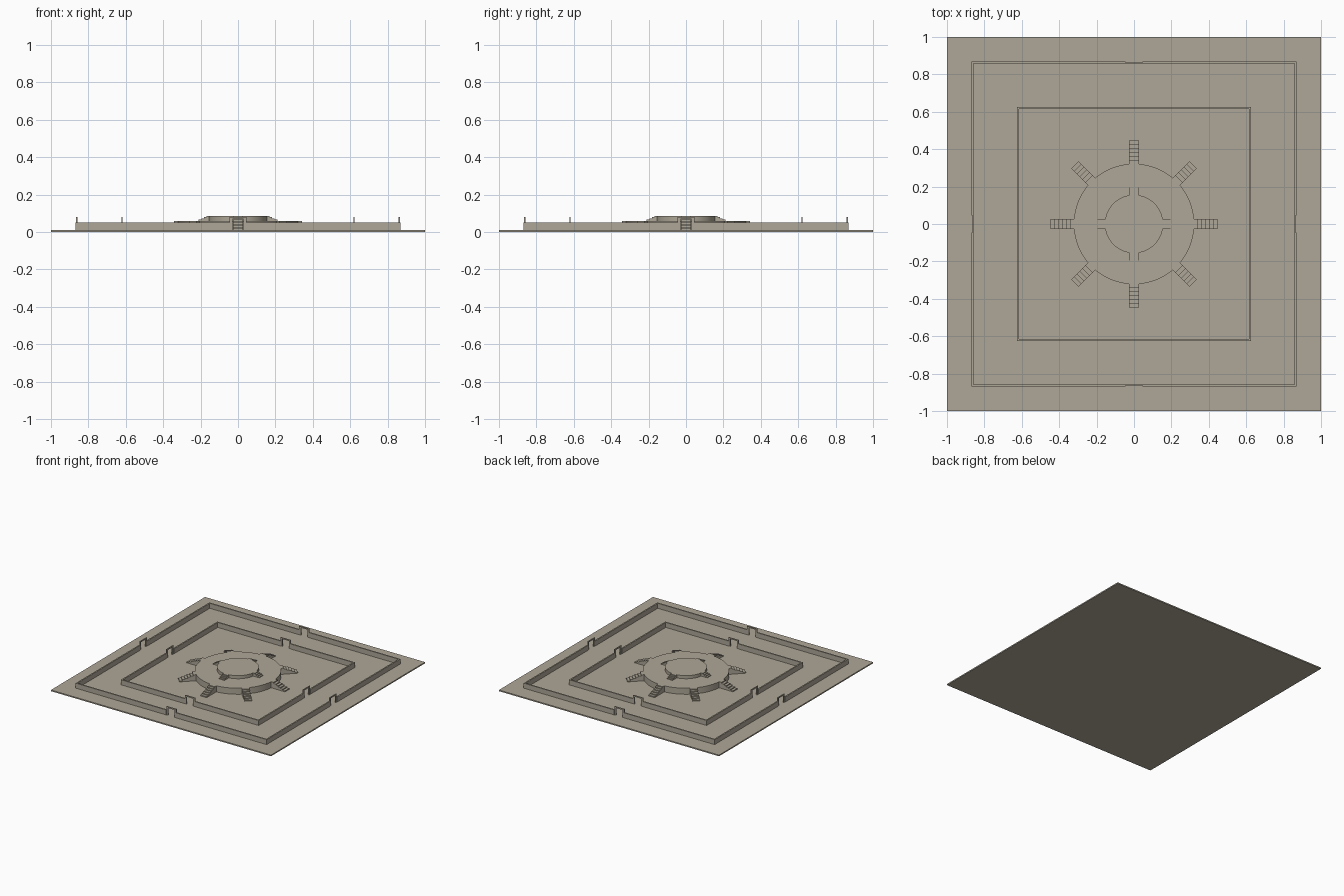
import bpy, bmesh, math
from mathutils import Matrix

if "Cube" in bpy.data.objects:
    bpy.data.objects.remove(bpy.data.objects["Cube"])

stone = bpy.data.materials.new("warm_grey_stone")
stone.diffuse_color = (0.43, 0.39, 0.315, 1)
stone.use_nodes = True
stone.node_tree.nodes["Principled BSDF"].inputs["Base Color"].default_value = stone.diffuse_color


def finish(name, bm, smooth=False):
    bmesh.ops.recalc_face_normals(bm, faces=bm.faces)
    me = bpy.data.meshes.new(name)
    bm.to_mesh(me)
    bm.free()
    me.materials.append(stone)
    ob = bpy.data.objects.new(name, me)
    bpy.context.collection.objects.link(ob)
    if smooth:
        bpy.ops.object.select_all(action='DESELECT')
        ob.select_set(True)
        bpy.context.view_layer.objects.active = ob
        bpy.ops.object.shade_smooth_by_angle(angle=math.radians(30))
    return ob


def prism(name, outline, place, angle=0.0, depth=0.0):
    """Extrude an outline; place maps (u, v, w) to x, y, z, then turn about z."""
    bm = bmesh.new()
    rings = [[bm.verts.new(place(u, v, w)) for u, v in outline] for w in (-depth, depth)]
    n = len(outline)
    for i in range(n):
        j = (i + 1) % n
        bm.faces.new((rings[0][i], rings[0][j], rings[1][j], rings[1][i]))
    for ring in rings:
        bm.faces.new(ring)
    bm.transform(Matrix.Rotation(angle, 4, 'Z'))
    return finish(name, bm)


def box(name, x0, x1, y0, y1, z0, z1, angle=0.0):
    return prism(name, [(x0, y0), (x1, y0), (x1, y1), (x0, y1)],
                 lambda u, v, w: (u, v, (z0 + z1) / 2 + w), angle, (z1 - z0) / 2)


def drum(name, r, z0, z1):
    bm = bmesh.new()
    bmesh.ops.create_cone(bm, cap_ends=True, segments=64, radius1=r, radius2=r,
                          depth=z1 - z0, matrix=Matrix.Translation((0, 0, (z0 + z1) / 2)))
    return finish(name, bm, True)


def stairs(name, r_in, r_out, half_width, z0, z1, steps, angle):
    """Stepped profile, climbing toward the centre and set into the drum."""
    pts = [(r_in - 0.015, z0), (r_out, z0)]
    run, rise = (r_out - r_in) / steps, (z1 - z0) / steps
    for i in range(steps):
        pts += [(r_out - i * run, z0 + (i + 1) * rise),
                (r_out - (i + 1) * run, z0 + (i + 1) * rise)]
    pts.append((r_in - 0.015, z1))
    return prism(name, pts, lambda u, v, w: (u, w, v), angle, half_width)


FLOOR, WALL_TOP, GATE_TOP = 0.01, 0.051, 0.08
LOWER_TOP, UPPER_TOP = 0.06, 0.086
GATE_HALF, OPENING_HALF, OPENING_TOP = 0.045, 0.03, 0.07

# ground slab
box("ground_slab", -1, 1, -1, 1, 0, FLOOR)

# two square enclosures, each with a gate in the middle of every side
for label, outer, thick in (("outer", 0.868, 0.011), ("inner", 0.626, 0.011)):
    inner = outer - thick
    mid = (outer + inner) / 2
    for k in range(4):
        a = k * math.pi / 2
        box(f"{label}_wall", -outer, -GATE_HALF, -outer, -inner, FLOOR, WALL_TOP, a)
        box(f"{label}_wall", GATE_HALF, inner, -outer, -inner, FLOOR, WALL_TOP, a)
        g, o = GATE_HALF, OPENING_HALF
        prism(f"{label}_gate", [(-g, FLOOR), (-o, FLOOR), (-o, OPENING_TOP), (o, OPENING_TOP),
                                (o, FLOOR), (g, FLOOR), (g, GATE_TOP), (-g, GATE_TOP)],
              lambda u, v, w: (u, w - mid, v), a, 0.0035)

# round terraces
drum("lower_terrace", 0.322, FLOOR, LOWER_TOP)
drum("upper_terrace", 0.156, LOWER_TOP, UPPER_TOP)

# eight lower and four upper stairs
for k in range(8):
    stairs("lower_stairs", 0.321, 0.447, 0.028, FLOOR, LOWER_TOP, 6, k * math.pi / 4)
for k in range(4):
    stairs("upper_stairs", 0.155, 0.21, 0.024, LOWER_TOP, UPPER_TOP, 4, k * math.pi / 2)
